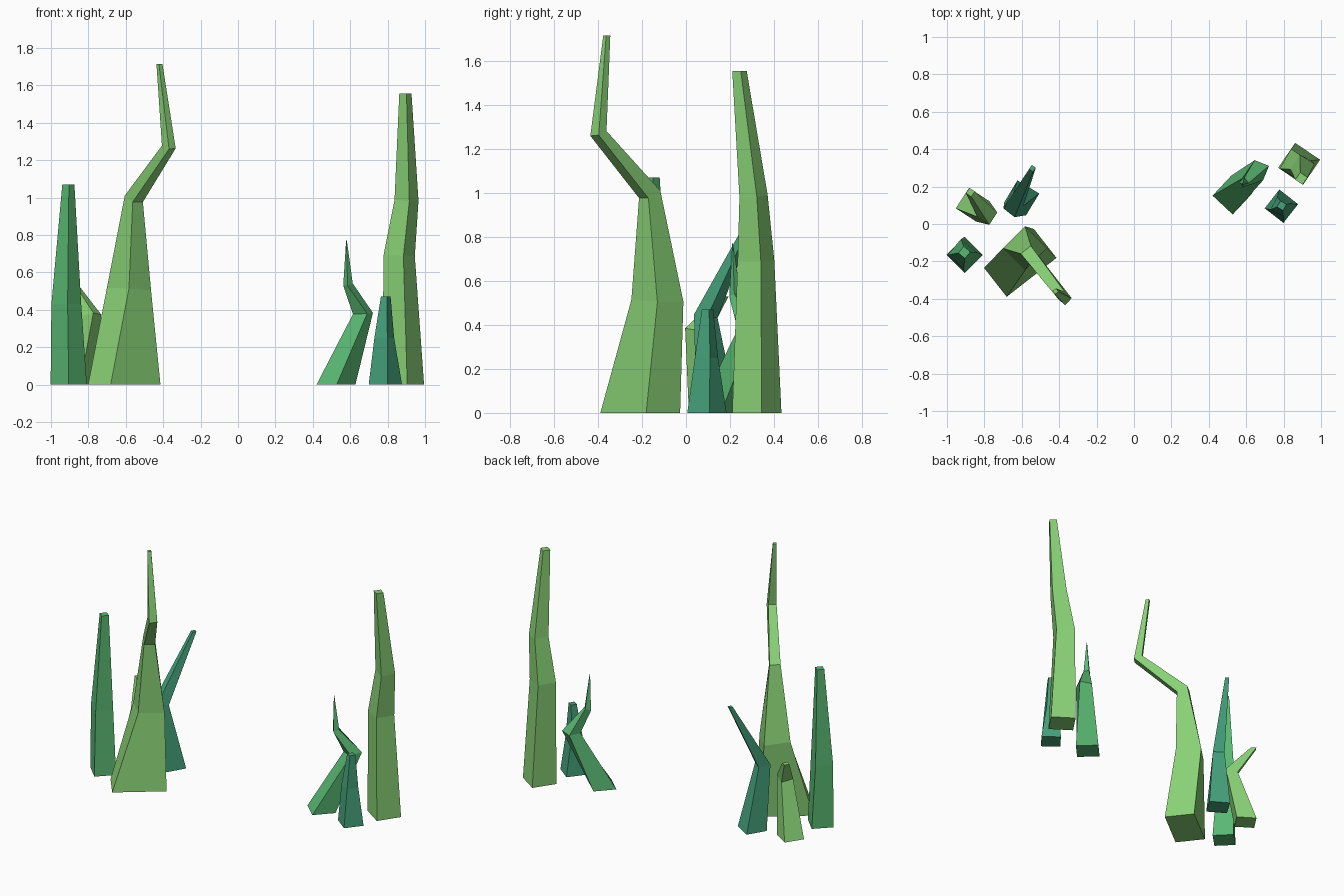
import bpy, bmesh, math
from mathutils import Vector

if "Cube" in bpy.data.objects:
    bpy.data.objects.remove(bpy.data.objects["Cube"])


def colour(name, rgb):
    m = bpy.data.materials.new(name)
    m.diffuse_color = (*rgb, 1)
    m.use_nodes = True
    m.node_tree.nodes["Principled BSDF"].inputs["Base Color"].default_value = m.diffuse_color
    return m


LIGHT = colour("light_green", (0.25, 0.64, 0.18))
MID = colour("mid_green", (0.10, 0.48, 0.17))
TEAL = colour("teal_green", (0.06, 0.36, 0.20))


def blade(name, mat, rings):
    """Square-section stalk; each ring is x, y, z, angle, side, (second side).
    Rings at bends lie in the mitre plane between the two segments."""
    bm = bmesh.new()
    centres = [Vector(r[:3]) for r in rings]
    loops = []
    for i, r in enumerate(rings):
        c, a, w, d = centres[i], math.radians(r[3]), r[4] / 2, r[-1] / 2
        u = Vector((math.cos(a), math.sin(a), 0)) * w
        v = Vector((-math.sin(a), math.cos(a), 0)) * d
        n = Vector((0, 0, 1))
        if 0 < i < len(rings) - 1:
            n = (c - centres[i - 1]).normalized() + (centres[i + 1] - c).normalized()
        loop = []
        for o in (u + v, v - u, -u - v, u - v):
            o.z = -(n.x * o.x + n.y * o.y) / n.z
            loop.append(bm.verts.new(c + o))
        loops.append(loop)
    for lo, hi in zip(loops, loops[1:]):
        for k in range(4):
            j = (k + 1) % 4
            bm.faces.new((lo[k], lo[j], hi[j], hi[k]))
    bm.faces.new(loops[0][::-1])
    bm.faces.new(loops[-1])
    bmesh.ops.recalc_face_normals(bm, faces=bm.faces)
    me = bpy.data.meshes.new(name)
    bm.to_mesh(me)
    bm.free()
    me.materials.append(mat)
    bpy.context.collection.objects.link(bpy.data.objects.new(name, me))


# Left cluster
blade("left_tall_crooked_blade", LIGHT, [
    (-.608, -.208, 0, 38, .338, .196), (-.583, -.13, .51, 45, .167),
    (-.557, -.165, .993, 38, .069), (-.37, -.398, 1.27, 47, .052),
    (-.42, -.36, 1.715, 35, .023)])
blade("left_straight_blade", MID, [
    (-.905, -.165, 0, 45, .137), (-.918, -.16, .43, 50, .113),
    (-.907, -.152, 1.07, 50, .046)])
blade("left_short_bent_blade", LIGHT, [
    (-.863, .103, 0, 57, .13), (-.785, .05, .37, 57, .078),
    (-.875, .17, .53, 57, .034)])
blade("left_back_bent_blade", TEAL, [
    (-.60, .14, 0, 59, .136), (-.645, .09, .44, 52, .076),
    (-.543, .297, .88, 55, .026)])

# Right cluster
blade("right_tall_blade", LIGHT, [
    (.883, .322, 0, 56, .161), (.862, .318, .69, 60, .122),
    (.901, .307, .985, 58, .093), (.895, .243, 1.555, 55, .047)])
blade("right_crooked_blade", MID, [
    (.524, .155, 0, 47, .147), (.668, .288, .38, 68, .082),
    (.588, .222, .535, 40, .036), (.58, .212, .77, 40, .003)])
blade("right_short_blade", TEAL, [
    (.788, .095, 0, 52, .127), (.782, .093, .25, 62, .078),
    (.79, .098, .47, 60, .038)])
